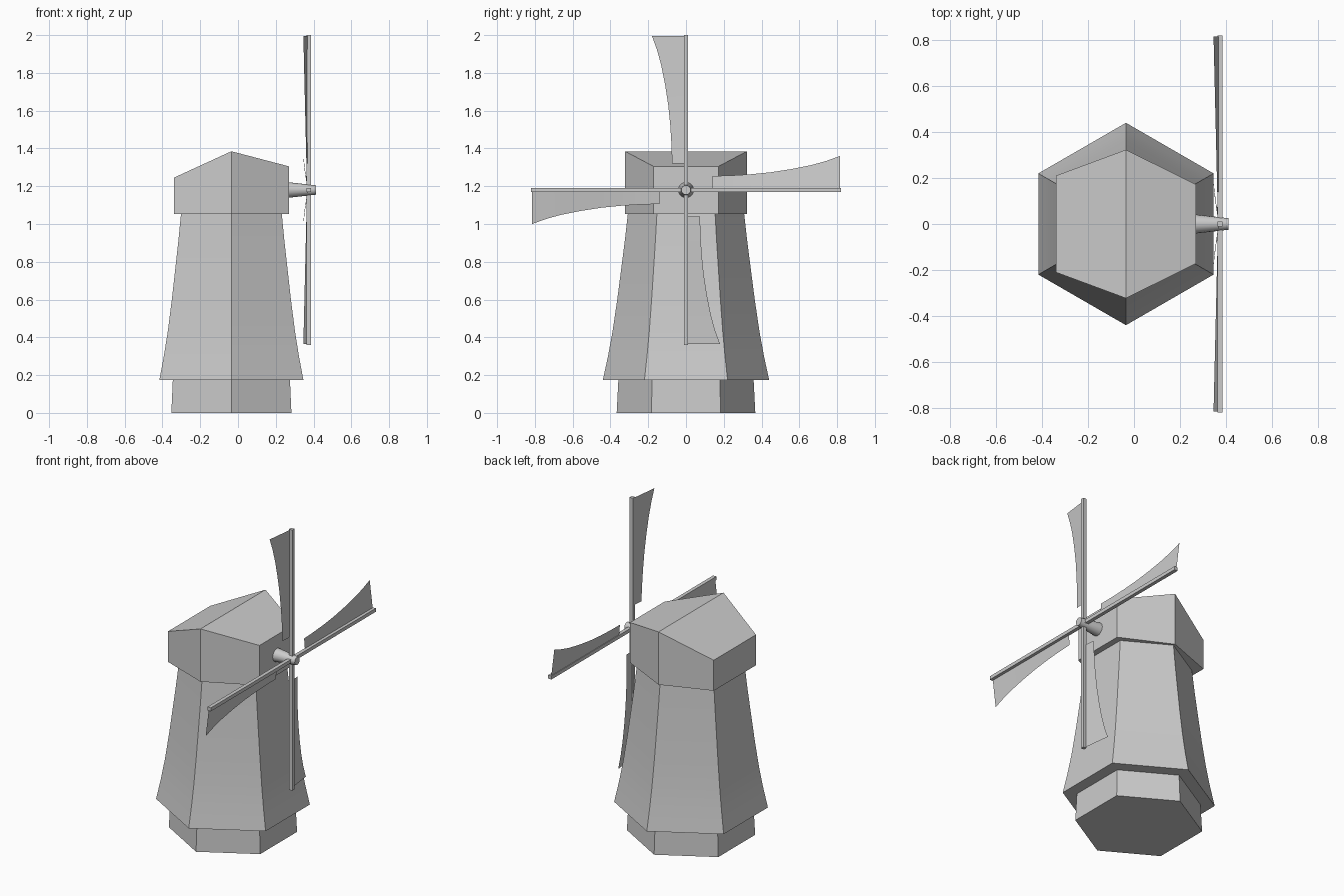
import bpy, bmesh, math
from mathutils import Matrix

if "Cube" in bpy.data.objects:
    bpy.data.objects.remove(bpy.data.objects["Cube"])

CX = -0.035          # tower axis
HUB_Z = 1.18         # height of the sail axle


def finish(name, bm, smooth=False, fix=True):
    if fix:
        bmesh.ops.recalc_face_normals(bm, faces=bm.faces)
    me = bpy.data.meshes.new(name)
    bm.to_mesh(me)
    bm.free()
    ob = bpy.data.objects.new(name, me)
    bpy.context.collection.objects.link(ob)
    if smooth:
        bpy.ops.object.select_all(action='DESELECT')
        ob.select_set(True)
        bpy.context.view_layer.objects.active = ob
        bpy.ops.object.shade_smooth_by_angle(angle=math.radians(30))
    return ob


def loft(name, rings, smooth=False):
    """Skin a stack of equal-length point rings and close both ends."""
    bm = bmesh.new()
    vs = [[bm.verts.new(p) for p in ring] for ring in rings]
    n = len(vs[0])
    for a, b in zip(vs, vs[1:]):
        for i in range(n):
            j = (i + 1) % n
            bm.faces.new((a[i], a[j], b[j], b[i]))
    bm.faces.new(vs[0])
    bm.faces.new(vs[-1])
    return finish(name, bm, smooth)


def hexagon(r, z):
    return [(CX + r * math.cos(a), r * math.sin(a), z)
            for a in (math.radians(30 + 60 * i) for i in range(6))]


# Plinth and flared tower
loft("base", [hexagon(0.367, 0), hexagon(0.358, 0.175)])
tower = [(0.44, 0.175), (0.413, 0.3), (0.389, 0.43), (0.364, 0.6),
         (0.342, 0.77), (0.323, 0.92), (0.308, 1.055)]
loft("tower", [hexagon(r, z) for r, z in tower], smooth=True)

# Cap: upright walls, two roof slopes meeting on a ridge across y
plan = [(0.27, -0.172, 1.305), (0.27, 0.172, 1.305), (CX, 0.323, 1.385),
        (-0.34, 0.21, 1.245), (-0.34, -0.21, 1.245), (CX, -0.323, 1.385)]
bm = bmesh.new()
low = [bm.verts.new((x, y, 1.053)) for x, y, z in plan]
top = [bm.verts.new(p) for p in plan]
for i in range(6):
    j = (i + 1) % 6
    bm.faces.new((low[i], low[j], top[j], top[i]))
bm.faces.new((top[0], top[1], top[2], top[5]))
bm.faces.new((top[2], top[3], top[4], top[5]))
bm.faces.new(low)
finish("cap", bm)

# Tapered axle
axle = [[(x, r * math.cos(a), HUB_Z + r * math.sin(a))
         for a in (2 * math.pi * i / 16 for i in range(16))]
        for x, r in ((0.26, 0.042), (0.412, 0.025))]
loft("axle", axle, smooth=True)

# Four arms, each with a twisted curved sail, turned about the axle
outline = [(0.14, 0.074), (0.24, 0.077), (0.34, 0.083), (0.45, 0.094),
           (0.56, 0.111), (0.66, 0.131), (0.74, 0.153), (0.815, 0.18)]
for k in range(4):
    turn = (Matrix.Translation((0, 0, HUB_Z))
            @ Matrix.Rotation(math.radians(90 * k), 4, 'X'))

    bm = bmesh.new()
    bmesh.ops.create_cube(bm, size=1, matrix=turn
                          @ Matrix.Translation((0.374, 0, 0.41))
                          @ Matrix.Diagonal((0.023, 0.022, 0.82, 1)))
    finish(f"arm_{k + 1}", bm)

    bm = bmesh.new()
    rows = []
    for r, w in outline:
        t = (r - 0.14) / 0.675
        back = 0.362 - 0.016 * t
        rows.append([bm.verts.new(turn @ p.to_translation()) for p in
                     (Matrix.Translation((0.368, 0, r)),
                      Matrix.Translation((back, -w, r)))])
    for a, b in zip(rows, rows[1:]):
        bm.faces.new((a[0], b[0], b[1], a[1]))
    finish(f"sail_{k + 1}", bm, smooth=True, fix=False)
